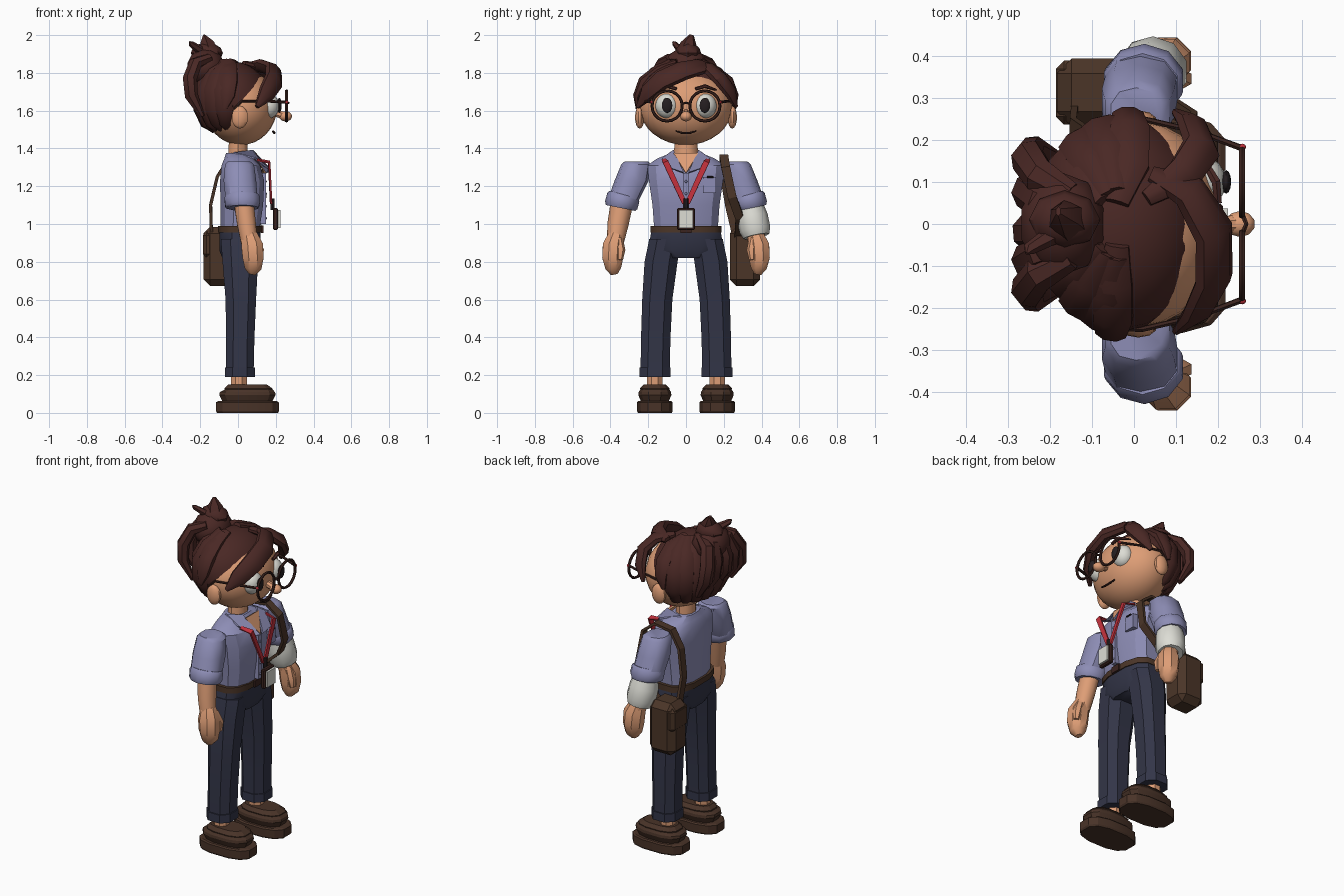
import bpy, bmesh, math
from mathutils import Vector, Matrix

HEAD = Vector((-0.02, 0, 1.64))


def material(name, hexa):
    m = bpy.data.materials.new(name)
    rgb = [int(hexa[i:i + 2], 16) / 255 for i in (0, 2, 4)]
    m.diffuse_color = [c ** 2.2 for c in rgb] + [1]
    return m


SKIN, HAIR = material("skin", "DD9C75"), material("hair", "4B2C29")
SHIRT, PANTS = material("shirt", "8C8CB4"), material("trousers", "363849")
SHOE, BAG = material("shoe", "4A362C"), material("bag", "4C382C")
FRAME, RED = material("frame", "3D2824"), material("ribbon", "C0343E")
WHITE, DARK = material("white", "DCDCD4"), material("dark", "2A2426")


def finish(name, bm, mat, smooth=40):
    bmesh.ops.recalc_face_normals(bm, faces=bm.faces)
    me = bpy.data.meshes.new(name)
    bm.to_mesh(me)
    bm.free()
    me.materials.append(mat)
    ob = bpy.data.objects.new(name, me)
    bpy.context.collection.objects.link(ob)
    if smooth:
        bpy.ops.object.select_all(action='DESELECT')
        ob.select_set(True)
        bpy.context.view_layer.objects.active = ob
        bpy.ops.object.shade_smooth_by_angle(angle=math.radians(smooth))
    return ob


def sweep(name, pts, mat, sides=8, ref=(1, 0, 0), power=2, smooth=40, closed=False, level=False):
    """Skin elliptical sections (x, y, z, radius along ref, radius across) along a path; level keeps them horizontal."""
    bm, rings, n = bmesh.new(), [], len(pts)
    P = [Vector(p[:3]) for p in pts]
    for i, p in enumerate(pts):
        a, b = (P[i - 1], P[(i + 1) % n]) if closed else (P[max(i - 1, 0)], P[min(i + 1, n - 1)])
        t = Vector((0, 0, 1)) if level else (b - a).normalized()
        r = Vector(ref) if ref else P[i] - HEAD
        u = (r - t * r.dot(t)).normalized()
        v = t.cross(u)
        ring = []
        for k in range(sides):
            w = 2 * math.pi * (k + 0.5) / sides
            c, s = math.cos(w), math.sin(w)
            c = math.copysign(abs(c) ** (2 / power), c)
            s = math.copysign(abs(s) ** (2 / power), s)
            ring.append(bm.verts.new(P[i] + u * p[3] * c + v * p[4] * s))
        rings.append(ring)
    for i in range(n if closed else n - 1):
        A, B = rings[i], rings[(i + 1) % n]
        for k in range(sides):
            j = (k + 1) % sides
            bm.faces.new((A[k], A[j], B[j], B[k]))
    if not closed:
        bm.faces.new(rings[0])
        bm.faces.new(rings[-1])
    return finish(name, bm, mat, smooth)


def ball(name, loc, size, mat, u=16, v=10, cut=None):
    bm = bmesh.new()
    bmesh.ops.create_uvsphere(bm, u_segments=u, v_segments=v, radius=1,
                              matrix=Matrix.Translation(loc) @ Matrix.Diagonal((*size, 1)))
    if cut:
        bmesh.ops.bisect_plane(bm, geom=bm.verts[:] + bm.edges[:] + bm.faces[:],
                               plane_co=cut[0], plane_no=cut[1], clear_outer=True)
        bmesh.ops.holes_fill(bm, edges=[e for e in bm.edges if e.is_boundary])
    return finish(name, bm, mat)


def box(name, lo, hi, mat, bevel=0.0):
    bm = bmesh.new()
    lo, hi = Vector(lo), Vector(hi)
    bmesh.ops.create_cube(bm, size=1, matrix=Matrix.Translation((lo + hi) / 2) @ Matrix.Diagonal((*(hi - lo), 1)))
    if bevel:
        bmesh.ops.bevel(bm, geom=bm.edges[:], offset=bevel, segments=1, affect='EDGES')
    return finish(name, bm, mat, 0)


def plate(name, pts, mat, d=(0.01, 0, 0.005)):
    """Thin slab: a polygon joined to its copy moved by d."""
    bm, n = bmesh.new(), len(pts)
    A = [bm.verts.new(p) for p in pts]
    B = [bm.verts.new(Vector(p) + Vector(d)) for p in pts]
    bm.faces.new(A)
    bm.faces.new(B)
    for k in range(n):
        bm.faces.new((A[k], A[(k + 1) % n], B[(k + 1) % n], B[k]))
    return finish(name, bm, mat, 0)


# Torso, belt and hips
sweep("shirt", [(0.01, 0, 0.96, .105, .172), (0.02, 0, 1.1, .116, .182), (0.022, 0, 1.23, .12, .202),
                (0.015, 0, 1.31, .105, .21), (0.005, 0, 1.345, .08, .16), (0, 0, 1.375, .065, .085)],
      SHIRT, 12, power=2.6, level=True, smooth=30)
sweep("belt", [(0.01, 0, 0.955, .118, .193), (0.01, 0, 0.99, .118, .193)], BAG, 12, power=2.8)
box("belt_buckle", (.122, -.03, .953), (.135, .03, .992), FRAME)
sweep("hips", [(0.01, 0, 0.82, .095, .11), (0.01, 0, 0.86, .112, .205), (0.01, 0, 0.965, .112, .188)], PANTS, 12, power=2.8)
box("shirt_placket", (.12, -.015, 1.0), (.147, .015, 1.27), SHIRT)
for i in range(4):
    ball("shirt_button", (.148, 0, 1.03 + .065 * i), (.005, .007, .007), SHIRT, 8, 6)
box("shirt_pocket", (.11, .09, 1.165), (.14, .16, 1.25), SHIRT)
sweep("pen", [(.144, .11, 1.248, .005, .005), (.144, .145, 1.248, .005, .005)], DARK, 6)
plate("open_neck_skin", [(.085, -.065, 1.37), (.085, .065, 1.37), (.142, 0, 1.265)], SKIN)
sweep("neck", [(0, 0, 1.33, .055, .065), (0, 0, 1.46, .05, .06)], SKIN, 10)

for s in (-1, 1):
    side = "right" if s < 0 else "left"
    # Collar, sleeve and arm
    plate(side + "_collar", [(-.03, s * .085, 1.375), (.07, s * .066, 1.388), (.15, s * .012, 1.268),
                             (.16, s * .075, 1.29), (.085, s * .125, 1.345)], SHIRT)
    sweep(side + "_sleeve", [(.005, s * .262, 1.332, .062, .062), (.008, s * .265, 1.315, .08, .078),
                             (.01, s * .288, 1.23, .09, .09), (.02, s * .335, 1.12, .088, .083)],
          SHIRT, 10, power=2.4, level=True)
    sweep(side + "_sleeve_cuff", [(.02, s * .328, 1.155, .088, .08), (.02, s * .332, 1.14, .097, .088),
                                  (.025, s * .343, 1.1, .097, .088), (.025, s * .346, 1.085, .085, .08)], SHIRT, 10)
    sweep(side + "_forearm", [(.03, s * .338, 1.12, .055, .06), (.045, s * .36, 1.0, .052, .056),
                              (.06, s * .375, .9, .045, .045)], SKIN, 10)
    sweep(side + "_hand", [(.06, s * .37, .94, .045, .045), (.075, s * .385, .885, .062, .06),
                           (.08, s * .388, .82, .06, .06), (.08, s * .385, .765, .048, .045),
                           (.075, s * .38, .735, .02, .02)], SKIN, 8)
    sweep(side + "_thumb", [(.09, s * .355, .92, .024, .022), (.115, s * .345, .86, .026, .024),
                            (.12, s * .35, .81, .016, .016)], SKIN, 6)
    # Leg, turn-up, ankle and shoe
    sweep(side + "_trouser_leg", [(.01, s * .11, .92, .108, .09), (.012, s * .132, .8, .1, .093),
                                  (.015, s * .152, .6, .086, .085), (.012, s * .16, .4, .08, .083),
                                  (.01, s * .164, .2, .077, .082)], PANTS, 8, power=2.5, smooth=25, level=True)
    sweep(side + "_trouser_cuff", [(.01, s * .164, .19, .084, .088), (.01, s * .164, .24, .084, .088)],
          PANTS, 8, power=2.5, smooth=25)
    sweep(side + "_ankle", [(.005, s * .165, .1, .045, .045), (.005, s * .165, .22, .045, .045)], SKIN, 8)
    for part, rows in (("sole", [(.05, 0, .165, .092), (.05, .01, .172, .097), (.05, .055, .172, .097), (.05, .062, .16, .09)]),
                       ("upper", [(.05, .06, .135, .075), (.05, .095, .153, .09), (.05, .11, .15, .088), (.06, .13, .12, .075)]),
                       ("rim", [(.055, .11, .13, .075), (.055, .13, .13, .08), (.05, .15, .105, .06)])):
        sweep(f"{side}_shoe_{part}", [(x, s * .165, z, a, b) for x, z, a, b in rows], SHOE, 12, power=2.7, smooth=20, level=True)
    # Ear, eye, brow and glasses
    ball(side + "_ear", (.01, s * .245, 1.565), (.045, .025, .06), SKIN, 10, 8)
    ball(side + "_eye", (.162, s * .1, 1.625), (.057, .062, .066), WHITE)
    ball(side + "_pupil", (.219, s * .1, 1.628), (.012, .028, .04), DARK, 12, 8)
    sweep(side + "_eyebrow", [(.2, s * .05, 1.715, .01, .008), (.195, s * .1, 1.73, .012, .011),
                              (.16, s * .16, 1.71, .008, .005)], HAIR, 6)
    sweep(side + "_lens_rim", [(.257, s * .1 + .08 * math.cos(a), 1.625 + .08 * math.sin(a), .008, .008)
                               for a in [math.tau * k / 20 for k in range(20)]], FRAME, 6, closed=True)
    sweep(side + "_temple", [(.257, s * .18, 1.645, .008, .008), (.15, s * .22, 1.65, .007, .007),
                             (.02, s * .25, 1.65, .007, .007), (-.02, s * .25, 1.61, .006, .006)], FRAME, 6, ref=(0, 1, .2))
    ball(side + "_hinge", (.257, s * .183, 1.645), (.01, .008, .008), RED, 8, 6)
    # Lanyard ribbon
    sweep(side + "_ribbon", [(.1, s * .118, 1.34, .005, .012), (.165, s * .108, 1.328, .006, .017),
                             (.175, s * .008, 1.11, .006, .014)], RED, 4, ref=(1, 0, .3), power=6, smooth=0)

sweep("glasses_bridge", [(.257, -.025, 1.635, .006, .006), (.267, 0, 1.642, .006, .006), (.257, .025, 1.635, .006, .006)], FRAME, 6)
sweep("left_arm_wrap", [(.03, .338, 1.1, .07, .07), (.035, .35, 1.04, .083, .083), (.045, .365, .97, .085, .083),
                        (.05, .372, .935, .07, .07)], WHITE, 10)

# Badge
sweep("badge_clip", [(.182, 0, 1.075, .012, .012), (.182, 0, 1.135, .012, .012)], DARK, 6)
box("badge_holder", (.185, -.048, .968), (.212, .048, 1.085), FRAME, .006)
box("badge_card", (.205, -.037, .98), (.224, .037, 1.073), WHITE)

# Shoulder bag and strap
box("bag_body", (-.183, .232, .672), (-.01, .393, .985), BAG, .035)
box("bag_flap", (-.186, .236, .82), (-.05, .389, .96), BAG, .02)
strap = [(-.03, .28, .93), (.08, .285, 1.03), (.142, .245, 1.14), (.132, .21, 1.3), (.06, .2, 1.36),
         (-.05, .2, 1.345), (-.11, .205, 1.25), (-.145, .23, 1.1), (-.14, .27, .93)]
sweep("bag_strap", [(*p, .026, .009) for p in strap], BAG, 4, ref=(0, 1, 0), power=6, smooth=0)

# Head, nose and mouth
ball("head", (.015, 0, 1.62), (.192, .245, .202), SKIN, 24, 16)
ball("nose", (.252, 0, 1.57), (.036, .031, .027), SKIN, 10, 8)
sweep("nose_bridge", [(.19, 0, 1.59, .02, .02), (.25, 0, 1.572, .022, .022)], SKIN, 8, ref=(0, 0, 1))
sweep("mouth", [(.185, -.055, 1.492, .006, .003), (.192, -.02, 1.482, .007, .006), (.192, .02, 1.482, .007, .006),
                (.185, .055, 1.492, .006, .003)], FRAME, 6)

# Hair cap, then locks flowing down the sides and back
ball("hair_cap", (-.03, 0, 1.655), (.2, .255, .205), HAIR, 20, 14, cut=((-.01, 0, 1.62), (.75, 0, -.66)))
for k in range(9):
    az = math.radians(104 + 19 * k)
    lock = []
    for lat, w in ((72, .03), (45, .05), (15, .058), (-15, .052), (-40, .036), (-54, .012)):
        c, z = math.cos(math.radians(lat)), math.sin(math.radians(lat))
        lock.append((-.03 + .185 * c * math.cos(az), .245 * c * math.sin(az), 1.66 + .2 * z, .03 * min(1, w / .03), w))
    sweep("back_lock", lock, HAIR, 8, ref=None)

# Fringe swept to both sides, and temple locks
sweep("fringe_right", [(.04, .12, 1.835, .015, .02), (.13, .08, 1.835, .03, .05), (.19, -.02, 1.81, .034, .06),
                       (.19, -.13, 1.76, .034, .06), (.15, -.21, 1.69, .028, .05), (.1, -.255, 1.62, .01, .012)], HAIR, 8, ref=None)
sweep("fringe_left", [(.03, .06, 1.85, .015, .02), (.12, .12, 1.825, .03, .045), (.16, .18, 1.77, .032, .05),
                      (.14, .235, 1.7, .028, .045), (.1, .265, 1.62, .01, .012)], HAIR, 8, ref=None)
for s, dx in ((-1, -.05), (1, -.01)):
    sweep("crown_lock", [(-.04, s * .05, 1.86, .015, .03), (dx, s * .14, 1.82, .03, .05), (dx, s * .225, 1.755, .03, .05),
                         (dx - .005, s * .258, 1.68, .022, .04), (dx - .02, s * .258, 1.61, .008, .012)], HAIR, 8, ref=None)

# Bun with tufts and looping strands
ball("bun", (-.17, 0, 1.83), (.105, .125, .1), HAIR, 10, 7)
ball("bun_top", (-.165, .01, 1.905), (.085, .07, .055), HAIR, 8, 6)
sweep("bun_tuft", [(-.15, .0, 1.9, .05, .055), (-.165, .015, 1.95, .045, .045), (-.18, .03, 2.0, .006, .012)], HAIR, 6)
sweep("bun_wisp", [(-.2, -.03, 1.92, .025, .02), (-.25, -.06, 1.955, .016, .014), (-.255, -.07, 1.965, .004, .004)], HAIR, 6)
for y0, y1 in ((.07, .16), (.03, .08), (-.02, -.02), (-.05, -.09), (-.08, -.16)):
    sweep("bun_loop", [(-.15, y0, 1.88, .025, .03), (-.225, (y0 + y1) / 2, 1.85, .035, .042), (-.255, y1, 1.77, .036, .044),
                       (-.248, y1 * 1.08, 1.68, .032, .042), (-.19, y1, 1.57, .012, .018)], HAIR, 7, ref=None)
